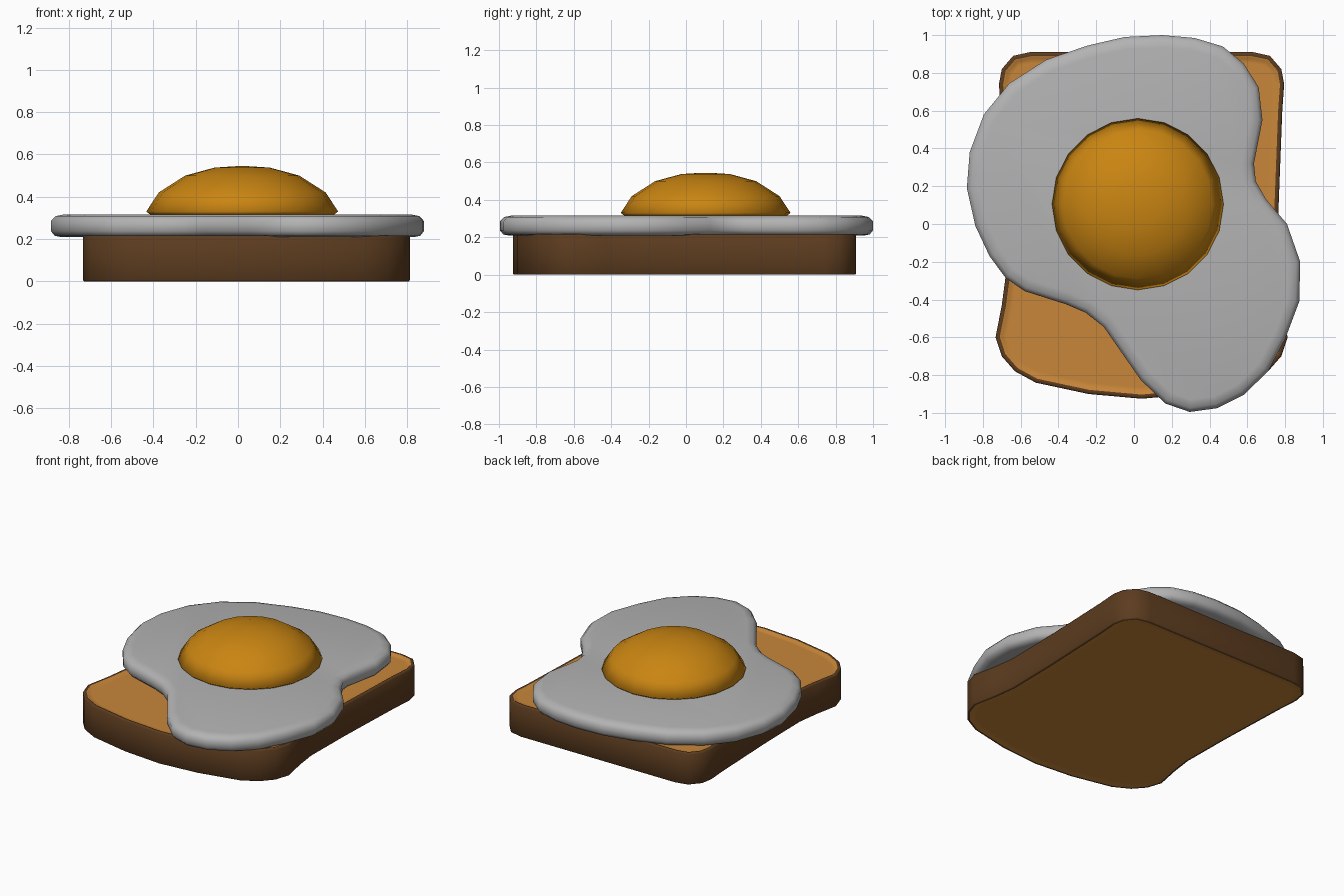
import bpy, bmesh, math
from mathutils import Vector

if "Cube" in bpy.data.objects:
    bpy.data.objects.remove(bpy.data.objects["Cube"])


def material(name, rgb):
    m = bpy.data.materials.new(name)
    m.diffuse_color = (*rgb, 1)
    m.use_nodes = True
    m.node_tree.nodes["Principled BSDF"].inputs["Base Color"].default_value = m.diffuse_color
    return m


def inset(points, d):
    """Move a closed outline inwards by d along its corner normals."""
    pts = [Vector(p) for p in points]
    n = len(pts)
    area = sum(pts[i - 1].x * pts[i].y - pts[i].x * pts[i - 1].y for i in range(n))
    sign = 1 if area > 0 else -1
    out = []
    for i in range(n):
        a = (pts[i] - pts[i - 1]).normalized()
        b = (pts[(i + 1) % n] - pts[i]).normalized()
        t = (a + b).normalized()
        out.append(pts[i] + Vector((-t.y, t.x)) * sign * d)
    return out


def layered(name, rings, mats, slots=None, angle=60):
    """Skin a stack of (outline, z) rings, closing both ends.
    slots: material index of bottom cap, each band, top cap."""
    bm = bmesh.new()
    loops = [[bm.verts.new((p[0], p[1], z)) for p in ring] for ring, z in rings]
    slots = slots or [0] * (len(loops) + 1)
    n = len(loops[0])
    bm.faces.new(loops[0]).material_index = slots[0]
    for k in range(len(loops) - 1):
        lo, hi = loops[k], loops[k + 1]
        for i in range(n):
            j = (i + 1) % n
            bm.faces.new((lo[i], lo[j], hi[j], hi[i])).material_index = slots[k + 1]
    bm.faces.new(loops[-1]).material_index = slots[-1]
    bmesh.ops.recalc_face_normals(bm, faces=bm.faces)
    me = bpy.data.meshes.new(name)
    bm.to_mesh(me)
    bm.free()
    for m in mats:
        me.materials.append(m)
    ob = bpy.data.objects.new(name, me)
    bpy.context.collection.objects.link(ob)
    bpy.ops.object.select_all(action='DESELECT')
    ob.select_set(True)
    bpy.context.view_layer.objects.active = ob
    bpy.ops.object.shade_smooth_by_angle(angle=math.radians(angle))
    return ob


crust = material("crust", (0.107, 0.045, 0.0137))
crumb = material("crumb", (0.58, 0.24, 0.041))
yolk = material("yolk", (0.59, 0.235, 0.006))
white = material("white", (0.45, 0.45, 0.45))

# Bread slice: half outline mirrored about its own centre line
CX = 0.04
half = [(0.32, -0.90), (0.60, -0.84), (0.71, -0.78), (0.78, -0.70), (0.813, -0.60),
        (0.78, -0.43), (0.76, -0.28), (0.765, 0.08), (0.785, 0.60), (0.795, 0.74),
        (0.78, 0.82), (0.72, 0.89), (0.63, 0.91)]
slice_outline = [(CX, -0.925)] + half + [(2 * CX - x, y) for x, y in reversed(half)]
profile = [(0.06, 0.006), (0.036, 0.006), (0.016, 0.0), (0.004, 0.0), (0.0, 0.006),
           (0.0, 0.21), (0.006, 0.217), (0.022, 0.217), (0.036, 0.206), (0.06, 0.206)]
layered("bread_slice", [(inset(slice_outline, d), z) for d, z in profile],
        [crust, crumb], [1, 1, 1, 0, 0, 0, 0, 0, 1, 1, 1], 60)

# Egg white: irregular blob with a rounded rim
blob = [(0.15, 1.0), (0.32, 0.985), (0.47, 0.94), (0.58, 0.85), (0.66, 0.725),
        (0.68, 0.55), (0.635, 0.32), (0.645, 0.225), (0.70, 0.13), (0.81, 0.0),
        (0.88, -0.20), (0.875, -0.41), (0.80, -0.61), (0.71, -0.78), (0.58, -0.905),
        (0.44, -0.975), (0.295, -0.995), (0.165, -0.95), (0.035, -0.825),
        (-0.16, -0.545), (-0.255, -0.47), (-0.36, -0.425), (-0.58, -0.355),
        (-0.68, -0.285), (-0.765, -0.17), (-0.84, -0.01), (-0.885, 0.19),
        (-0.87, 0.38), (-0.795, 0.58), (-0.66, 0.745), (-0.465, 0.87),
        (-0.245, 0.945), (-0.05, 0.99)]
profile = [(0.05, 0.209), (0.018, 0.215), (0.0, 0.237), (0.0, 0.285),
           (0.022, 0.308), (0.065, 0.317)]
layered("egg_white", [(inset(blob, d), z) for d, z in profile], [white])


# Yolk: flattened dome, smooth over its rim
def circle(r, n=20):
    return [(0.02 + r * math.cos(2 * math.pi * i / n),
             0.105 + r * math.sin(2 * math.pi * i / n)) for i in range(n)]


profile = [(0.43, 0.312), (0.454, 0.33), (0.395, 0.42), (0.27, 0.50),
           (0.13, 0.538), (0.02, 0.545)]
layered("yolk", [(circle(r), z) for r, z in profile], [yolk], angle=100)
